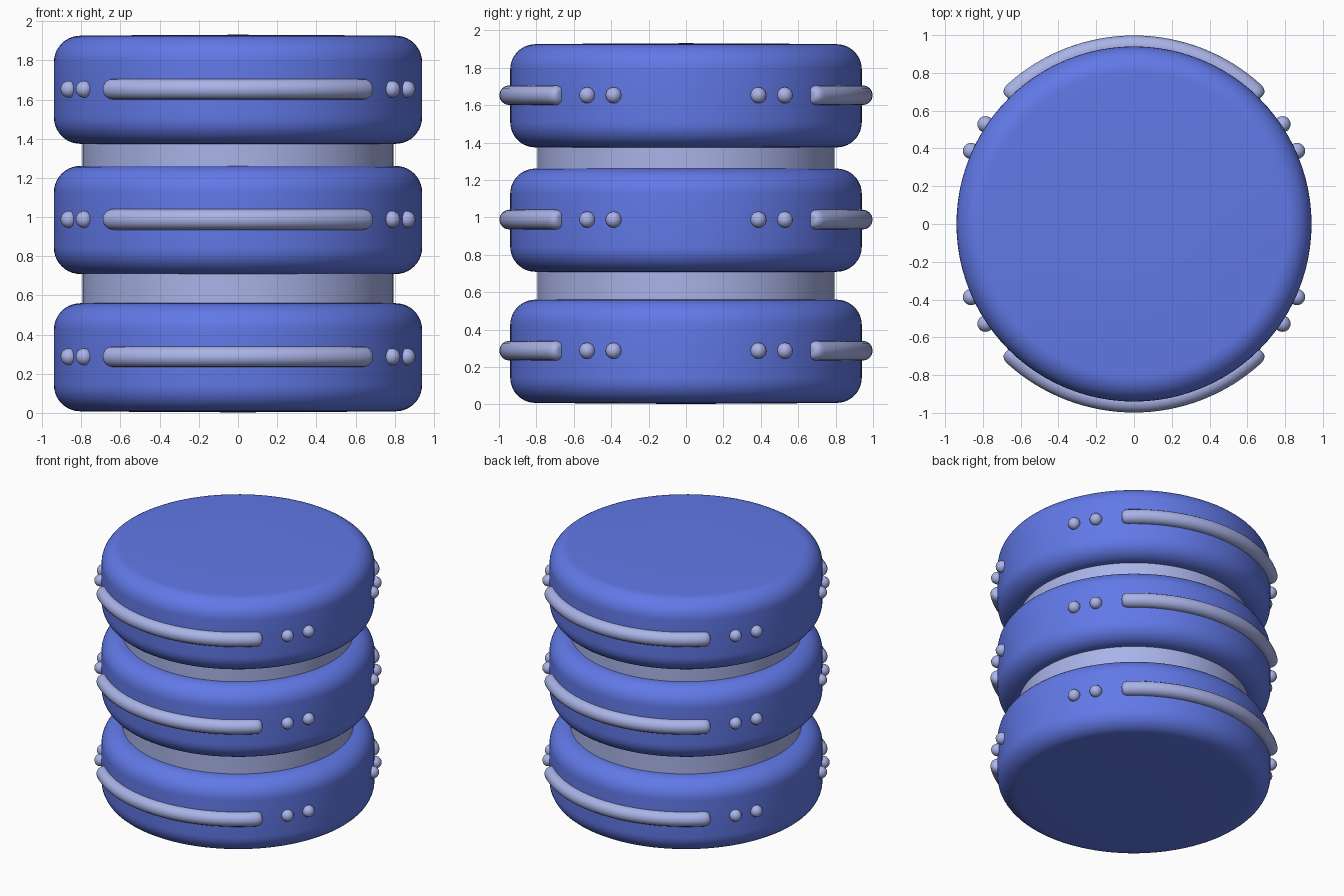
import bpy, bmesh
from math import sin, cos, pi, radians, sqrt

if "Cube" in bpy.data.objects:
    bpy.data.objects.remove(bpy.data.objects["Cube"])


def material(name, color):
    m = bpy.data.materials.new(name)
    m.diffuse_color = color
    m.use_nodes = True
    m.node_tree.nodes["Principled BSDF"].inputs["Base Color"].default_value = m.diffuse_color
    return m


BLUE = material("blue", (0.12, 0.19, 0.80, 1))
PALE = material("pale_blue", (0.40, 0.45, 0.80, 1))


def finish(bm, name, mat):
    bmesh.ops.remove_doubles(bm, verts=bm.verts, dist=1e-5)
    bmesh.ops.recalc_face_normals(bm, faces=bm.faces)
    mesh = bpy.data.meshes.new(name)
    bm.to_mesh(mesh)
    bm.free()
    mesh.materials.append(mat)
    ob = bpy.data.objects.new(name, mesh)
    bpy.context.collection.objects.link(ob)
    bpy.ops.object.select_all(action='DESELECT')
    ob.select_set(True)
    bpy.context.view_layer.objects.active = ob
    bpy.ops.object.shade_smooth_by_angle(angle=radians(40))
    return ob


def lathe(name, profile, mat, steps=96):
    bm = bmesh.new()
    vs = [bm.verts.new((r, 0, z)) for r, z in profile]
    edges = [bm.edges.new(p) for p in zip(vs, vs[1:])]
    bmesh.ops.spin(bm, geom=vs + edges, cent=(0, 0, 0), axis=(0, 0, 1),
                   angle=2 * pi, steps=steps)
    return finish(bm, name, mat)


def arc_bar(name, z, mid, path_r=0.945, tube=0.053, half=radians(45), mat=PALE):
    # Round bar bent along the drum wall, with softly rounded ends
    cap = 0.045
    ts = [-half + cap / path_r * (1 - cos(pi / 2 * i / 5)) for i in range(6)]
    scales = [0.45 + 0.55 * sin(pi / 2 * i / 5) for i in range(6)]
    n = 32
    inner = [ts[-1] + (-2 * ts[-1]) * i / n for i in range(1, n)]
    angles = ts + inner + [-t for t in reversed(ts)]
    scales = scales + [1] * (n - 1) + scales[::-1]
    bm = bmesh.new()
    rings = []
    for a, s in zip(angles, scales):
        ring = []
        for k in range(16):
            b = 2 * pi * k / 16
            r = path_r + tube * s * cos(b)
            ring.append(bm.verts.new((r * cos(mid + a), r * sin(mid + a),
                                      z + tube * s * sin(b))))
        rings.append(ring)
    for p, q in zip(rings, rings[1:]):
        for k in range(16):
            j = (k + 1) % 16
            bm.faces.new((p[k], p[j], q[j], q[k]))
    bm.faces.new(rings[0])
    bm.faces.new(rings[-1])
    return finish(bm, name, mat)


def drum_profile(z, radius=0.94, half=0.276, corner=0.135, dome=0.005):
    # Rounded wall with very slightly domed caps
    upper = [(0, half + dome), (0.35, half + dome * 0.8)]
    for i in range(11):
        a = pi / 2 * (1 - i / 10)
        upper.append((radius - corner + corner * cos(a), half - corner + corner * sin(a)))
    lower = [(r, -h) for r, h in reversed(upper)]
    return [(r, z + h) for r, h in upper + lower]


levels = {"lower": 0.284, "middle": 0.985, "upper": 1.65}

# Inner column
lathe("core_column", [(0, 0.2), (0.795, 0.2), (0.795, 1.75), (0, 1.75)], PALE)

for level, z in levels.items():
    # Drum
    lathe(level + "_drum", drum_profile(z), BLUE)
    # Curved bars front and back
    arc_bar(level + "_front_bar", z + 0.003, -pi / 2)
    arc_bar(level + "_back_bar", z + 0.003, pi / 2)
    # Stud pairs beside each bar end
    i = 0
    for sx in (-1, 1):
        for sy in (-1, 1):
            for x, y in ((0.786, 0.528), (0.863, 0.387)):
                i += 1
                bm = bmesh.new()
                bmesh.ops.create_uvsphere(bm, u_segments=20, v_segments=12, radius=0.043)
                bmesh.ops.translate(bm, verts=bm.verts, vec=(sx * x, sy * y, z + 0.003))
                finish(bm, f"{level}_stud_{i}", PALE)
